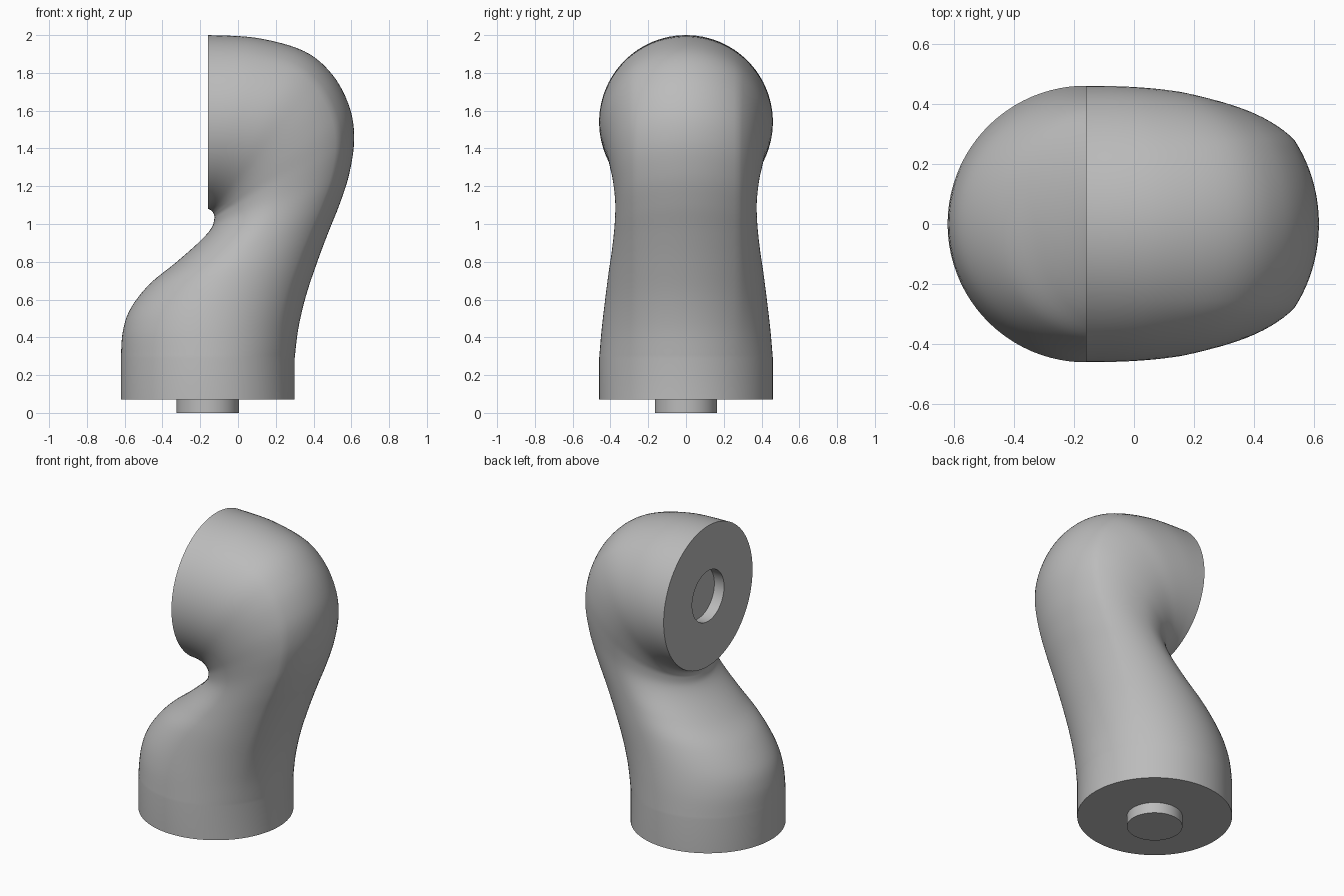
import bpy, bmesh, math
from mathutils import Vector

cube = bpy.data.objects.get("Cube")
if cube:
    bpy.data.objects.remove(cube, do_unlink=True)

R, PEG, CX = 0.46, 0.165, -0.16      # collar radius, peg radius, collar centre
HEAD_Z, BASE_Z, COLLAR_Z = 1.54, 0.07, 0.29

grey = bpy.data.materials.new("plain grey")
grey.use_nodes = True
grey.diffuse_color = (0.5, 0.5, 0.5, 1)
grey.node_tree.nodes["Principled BSDF"].inputs["Base Color"].default_value = (0.5, 0.5, 0.5, 1)

# Cross-section stations: outer x, outer z, inner x, inner z, half width
STATIONS = [
    (0.30, 0.29, -0.62, 0.29, 0.46),
    (0.32, 0.45, -0.61, 0.43, 0.447),
    (0.36, 0.62, -0.57, 0.55, 0.43),
    (0.42, 0.80, -0.47, 0.68, 0.41),
    (0.48, 0.96, -0.33, 0.795, 0.39),
    (0.54, 1.11, -0.20, 0.91, 0.377),
    (0.59, 1.27, -0.14, 0.98, 0.375),
    (0.615, 1.45, -0.125, 1.03, 0.387),
    (0.59, 1.62, -0.127, 1.05, 0.405),
    (0.50, 1.79, -0.133, 1.062, 0.425),
    (0.35, 1.915, -0.14, 1.07, 0.445),
    (0.10, 1.985, -0.15, 1.077, 0.457),
    (-0.16, 2.0, -0.16, 1.08, 0.46),
]

# Angles round a section, with a point exactly on the crease of the outer strip
CREASE = math.radians(37.5)
N_STRIP, N_SIDE = 10, 34
half = [CREASE * i / N_STRIP for i in range(N_STRIP)]
half += [CREASE + (math.pi - CREASE) * i / N_SIDE for i in range(N_SIDE + 1)]
ANGLES = half + [-a for a in half[-2:0:-1]]


def section(ox, oz, ix, iz, w):
    """Outer strip keeps the collar's arc; the rest is squeezed to fit."""
    outer, inner = Vector((ox, 0, oz)), Vector((ix, 0, iz))
    depth = (inner - outer).length
    axis = (inner - outer).normalized()
    u0, y0 = R * (1 - math.cos(CREASE)), R * math.sin(CREASE)
    ring = []
    for a in ANGLES:
        t, s = abs(a), math.copysign(1, a)
        u, y = R * (1 - math.cos(t)), R * math.sin(t)
        if t > CREASE:
            u = u0 + (u - u0) * (depth - u0) / (2 * R - u0)
            if t < math.pi / 2:
                y = y0 + (y - y0) * (w - y0) / (R - y0)
            else:
                y *= w / R
        ring.append(outer + axis * u + Vector((0, s * y, 0)))
    return ring


def spline(rows, steps):
    """Smooth interpolation through the stations."""
    out = []
    for i in range(len(rows) - 1):
        p = [rows[max(0, min(len(rows) - 1, i + k))] for k in (-1, 0, 1, 2)]
        for j in range(steps):
            t = j / steps
            out.append([b + 0.5 * t * (c - a + t * (2 * a - 5 * b + 4 * c - d
                        + t * (3 * (b - c) + d - a))) for a, b, c, d in zip(*p)])
    return out + [rows[-1]]


def finish(name, bm):
    bmesh.ops.recalc_face_normals(bm, faces=bm.faces[:])
    mesh = bpy.data.meshes.new(name)
    bm.to_mesh(mesh)
    bm.free()
    mesh.materials.append(grey)
    obj = bpy.data.objects.new(name, mesh)
    bpy.context.collection.objects.link(obj)
    bpy.ops.object.select_all(action='DESELECT')
    obj.select_set(True)
    bpy.context.view_layer.objects.active = obj
    bpy.ops.object.shade_smooth_by_angle(angle=math.radians(30))
    return obj


# Body: straight collar, bent neck, flat head face and round socket
rings = [section(CX + R, BASE_Z, CX - R, BASE_Z, R)]
rings += [section(*row) for row in spline(STATIONS, 6)]
for x in (CX, CX + 0.07):
    rings.append([Vector((x, PEG * math.sin(a), HEAD_Z + PEG * math.cos(a))) for a in ANGLES])

bm = bmesh.new()
loops = [[bm.verts.new(p) for p in ring] for ring in rings]
n = len(ANGLES)
for lo, hi in zip(loops, loops[1:]):
    for k in range(n):
        m = (k + 1) % n
        bm.faces.new((lo[k], lo[m], hi[m], hi[k]))
bm.faces.new(loops[0])
bm.faces.new(loops[-1])
finish("bent_body", bm)

# Peg under the collar
bm = bmesh.new()
bmesh.ops.create_cone(bm, cap_ends=True, segments=64, radius1=PEG, radius2=PEG, depth=BASE_Z + 0.01)
bmesh.ops.translate(bm, verts=bm.verts[:], vec=(CX, 0, (BASE_Z + 0.01) / 2))
finish("base_peg", bm)
